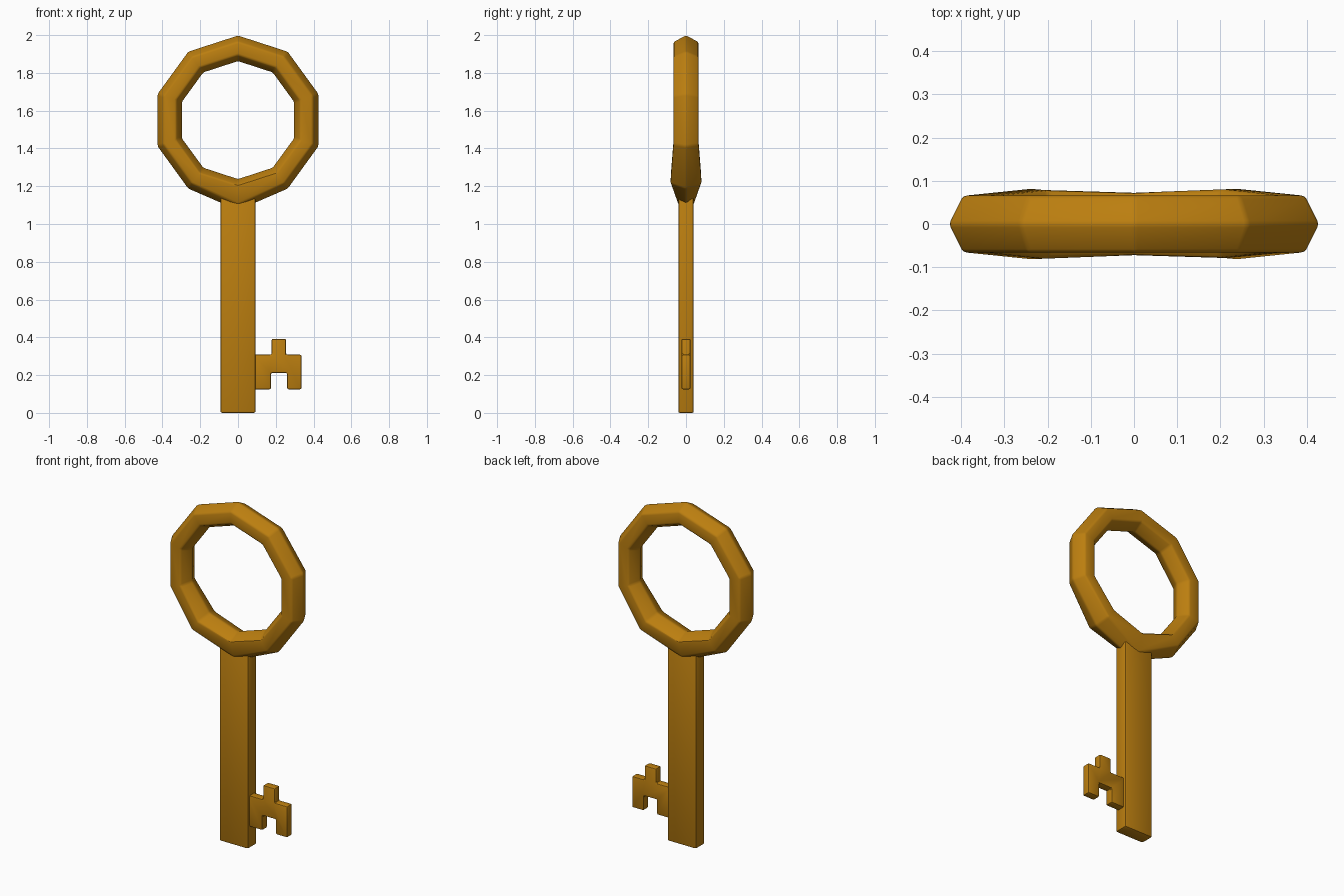
import bpy, bmesh, math

cube = bpy.data.objects.get("Cube")
if cube:
    bpy.data.objects.remove(cube, do_unlink=True)

brass = bpy.data.materials.new("old_gold")
brass.use_nodes = True
GOLD = (0.50, 0.21, 0.005, 1)
brass.diffuse_color = GOLD
brass.node_tree.nodes["Principled BSDF"].inputs["Base Color"].default_value = GOLD


def finish(name, bm, width, segments, min_angle):
    """Round the sharp edges and make a smooth shaded object."""
    bmesh.ops.recalc_face_normals(bm, faces=bm.faces)
    sharp = [e for e in bm.edges if e.calc_face_angle(0) > math.radians(min_angle)]
    bmesh.ops.bevel(bm, geom=sharp, offset=width, segments=segments,
                    profile=0.5, affect='EDGES', clamp_overlap=True)
    mesh = bpy.data.meshes.new(name)
    bm.to_mesh(mesh)
    bm.free()
    mesh.materials.append(brass)
    obj = bpy.data.objects.new(name, mesh)
    bpy.context.collection.objects.link(obj)
    bpy.ops.object.select_all(action='DESELECT')
    obj.select_set(True)
    bpy.context.view_layer.objects.active = obj
    bpy.ops.object.shade_smooth_by_angle(angle=math.radians(30))


def plate(name, outline, half, width):
    """Extrude an x-z outline symmetrically in y."""
    bm = bmesh.new()
    face = bm.faces.new([bm.verts.new((x, -half, z)) for x, z in outline])
    ext = bmesh.ops.extrude_face_region(bm, geom=[face])
    for v in ext["geom"]:
        if isinstance(v, bmesh.types.BMVert):
            v.co.y = half
    finish(name, bm, width, 2, 40)


# Ten-sided ring handle with a hexagonal section, swelling towards the shaft
CENTRE, SIDES = 1.55, 10
bm = bmesh.new()
rings = []
for i in range(SIDES):
    a = 2 * math.pi * i / SIDES
    if i == SIDES // 2:        # joint with the shaft
        half = [(0.48, 0), (0.445, 0.042), (0.345, 0.074), (0.31, 0)]
    else:
        y = 0.08 if i in (4, 6) else 0.066
        half = [(0.45, 0), (0.415, y), (0.345, y), (0.31, 0)]
    section = half + [(r, -y) for r, y in half[2:0:-1]]
    rings.append([bm.verts.new((r * math.sin(a), y, CENTRE + r * math.cos(a)))
                  for r, y in section])
for i, ring in enumerate(rings):
    nxt = rings[(i + 1) % SIDES]
    for j in range(len(ring)):
        k = (j + 1) % len(ring)
        bm.faces.new((ring[j], ring[k], nxt[k], nxt[j]))
finish("ring_handle", bm, 0.009, 2, 25)

# Flat shaft
W = 0.093
plate("shaft", [(-W, 0), (W, 0), (W, 1.16), (-W, 1.16)], 0.041, 0.009)

# Toothed bit: one tooth up, two down
plate("toothed_bit",
      [(0.08, 0.125), (0.175, 0.125), (0.175, 0.212), (0.26, 0.212),
       (0.26, 0.125), (0.336, 0.125), (0.336, 0.308), (0.255, 0.308),
       (0.255, 0.392), (0.178, 0.392), (0.178, 0.308), (0.08, 0.308)],
      0.024, 0.008)
